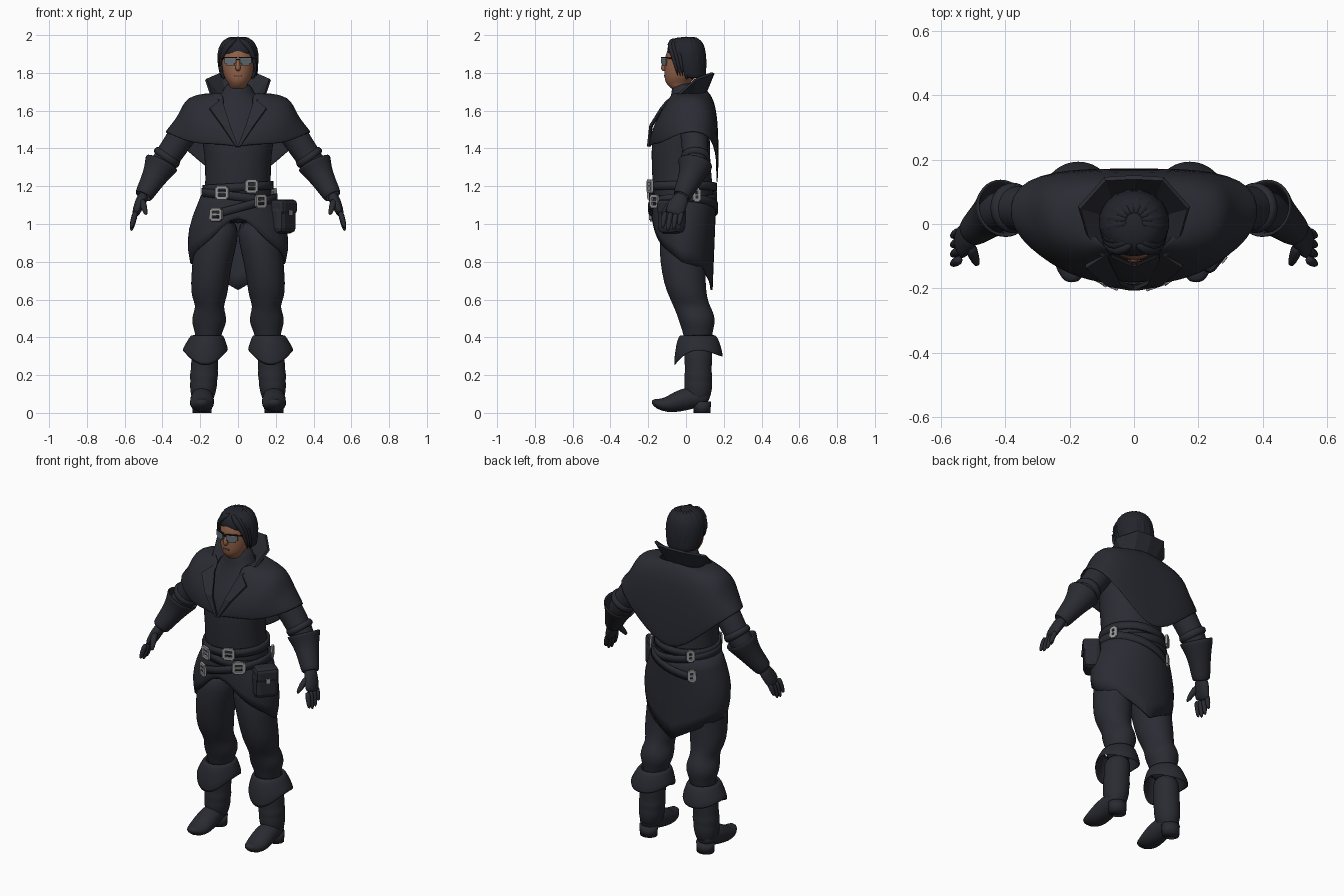
import bpy, bmesh
from math import sin, cos, pi, radians
from mathutils import Vector, Matrix

cube = bpy.data.objects.get("Cube")
if cube:
    bpy.data.objects.remove(cube, do_unlink=True)


def material(name, r, g, b):
    m = bpy.data.materials.new(name)
    m.diffuse_color = (r, g, b, 1)
    m.use_nodes = True
    bsdf = m.node_tree.nodes["Principled BSDF"]
    bsdf.inputs["Base Color"].default_value = (r, g, b, 1)
    bsdf.inputs["Roughness"].default_value = 0.8
    return m


COAT = material("charcoal cloth", .024, .025, .034)
LEATHER = material("dark leather", .023, .024, .032)
HAIR = material("black hair", .017, .018, .025)
SKIN = material("brown skin", .28, .118, .064)
LIPS = material("dark lips", .17, .06, .04)
LENS = material("grey lens", .13, .16, .185)
METAL = material("grey metal", .31, .31, .32)
FRAME = material("black frame", .008, .008, .01)


def finish(name, bm, mat, smooth=True, sub=0, solid=0, mirror=False):
    bmesh.ops.recalc_face_normals(bm, faces=bm.faces)
    me = bpy.data.meshes.new(name)
    bm.to_mesh(me)
    bm.free()
    me.materials.append(mat)
    me.polygons.foreach_set("use_smooth", [smooth] * len(me.polygons))
    ob = bpy.data.objects.new(name, me)
    bpy.context.scene.collection.objects.link(ob)
    if mirror:
        ob.modifiers.new("mirror", "MIRROR").use_clip = True
    if solid:
        mod = ob.modifiers.new("thickness", "SOLIDIFY")
        mod.thickness, mod.offset = solid, 0
    if sub:
        mod = ob.modifiers.new("smooth", "SUBSURF")
        mod.levels = mod.render_levels = sub
    return ob


def surface(name, rows, mat, closed=True, caps=True, cut=None, **kw):
    """Skin a list of equal-length point rows."""
    bm = bmesh.new()
    vs = [[bm.verts.new(p) for p in row] for row in rows]
    n = len(rows[0])
    for lo, hi in zip(vs, vs[1:]):
        for i in range(n if closed else n - 1):
            j = (i + 1) % n
            bm.faces.new((lo[i], lo[j], hi[j], hi[i]))
    if closed and caps:
        bm.faces.new(vs[0])
        bm.faces.new(vs[-1])
    if cut:
        gone = [f for f in bm.faces if cut(f.calc_center_median())]
        bmesh.ops.delete(bm, geom=gone, context="FACES")
    return finish(name, bm, mat, **kw)


def ring(cx, cy, z, rx, ry, n=20, dz=lambda x, a: 0):
    """Level ellipse whose first point is at the front."""
    out = []
    for i in range(n):
        a = 2 * pi * i / n
        x = cx + rx * sin(a)
        out.append((x, cy - ry * cos(a), z + dz(x, a)))
    return out


def tube(name, path, radii, mat, ref=(0, 1, 0), n=12, sub=1, caps=True, solid=0):
    """Round section swept along a path; a radius may be a pair."""
    pts, rows = [Vector(p) for p in path], []
    for i, p in enumerate(pts):
        d = (pts[min(i + 1, len(pts) - 1)] - pts[max(i - 1, 0)]).normalized()
        a = d.cross(Vector(ref)).normalized()
        b = d.cross(a)
        ra, rb = radii[i] if isinstance(radii[i], tuple) else (radii[i],) * 2
        rows.append([p + a * ra * cos(2 * pi * k / n) + b * rb * sin(2 * pi * k / n)
                     for k in range(n)])
    return surface(name, rows, mat, caps=caps, sub=sub, solid=solid)


def boxes(name, parts, mat, matrix=Matrix(), bevel=0):
    bm = bmesh.new()
    for c, s in parts:
        m = matrix @ Matrix.Translation(c) @ Matrix.Diagonal((*s, 1))
        bmesh.ops.create_cube(bm, size=1, matrix=m)
    if bevel:
        bmesh.ops.bevel(bm, geom=bm.edges[:], offset=bevel, segments=2, affect="EDGES", profile=.5)
    return finish(name, bm, mat, smooth=False)


# Torso with high neck
torso = [(1, -.01, .19, .15), (1.12, -.01, .185, .16), (1.22, -.02, .172, .16),
         (1.38, -.03, .178, .155), (1.48, -.025, .2, .157), (1.6, -.005, .19, .105),
         (1.66, 0, .12, .085), (1.7, .01, .078, .085), (1.75, .008, .07, .085)]
surface("torso", [ring(0, cy, z, rx, ry, 24) for z, cy, rx, ry in torso], COAT, sub=1)

# Coat skirt: cut away in front, pointed behind
def hem(x, a):
    if cos(a) < 0:
        return .65 + .58 * abs(x)
    return .8 + .128 * cos(a) + .1 * cos(a) ** 8

skirt = []
for step in range(7):
    t = step / 6
    row = []
    for x, y, z in ring(0, -.008 - .012 * t, 1.15, .19 + .07 * sin(t * 2.2), .163 - .008 * t, 40):
        row.append((x, y, z + (hem(x, 2 * pi * len(row) / 40) - z) * t))
    skirt.append(row)
surface("coat_skirt", skirt, COAT, caps=False, solid=.012)

# Shoulder cape, half of it mirrored; columns run neck to hem
cape = [[(.07, -.08, 1.68), (.08, -.12, 1.6), (.04, -.182, 1.5), (0, -.192, 1.41)],
        [(.1, -.06, 1.7), (.16, -.11, 1.63), (.17, -.165, 1.52), (.13, -.176, 1.42)],
        [(.12, -.03, 1.69), (.25, -.06, 1.66), (.27, -.12, 1.54), (.25, -.13, 1.42)],
        [(.13, .02, 1.69), (.28, 0, 1.68), (.305, -.03, 1.58), (.4, -.02, 1.49)],
        [(.12, .07, 1.69), (.275, .09, 1.67), (.305, .125, 1.58), (.385, .13, 1.485)],
        [(.09, .1, 1.7), (.18, .155, 1.64), (.22, .168, 1.48), (.21, .168, 1.33)],
        [(0, .11, 1.71), (0, .155, 1.64), (0, .168, 1.42), (0, .162, 1.15)]]
surface("shoulder_cape", cape, COAT, closed=False, sub=2, solid=.012, mirror=True)

# Standing collar running into pointed lapels
collar = [[(0, .1, 1.69), (0, .145, 1.8)], [(.07, .08, 1.69), (.09, .14, 1.8)],
          [(.1, .03, 1.68), (.17, .05, 1.765)], [(.09, -.04, 1.68), (.145, -.035, 1.69)],
          [(.085, -.08, 1.66), (.1, -.1, 1.65)], [(.078, -.11, 1.63), (.15, -.132, 1.61)],
          [(.042, -.182, 1.52), (.085, -.188, 1.52)], [(0, -.2, 1.41), (.012, -.2, 1.41)]]
surface("collar", collar, COAT, closed=False, solid=.014, smooth=False, mirror=True)

# Head, nose and mouth
head = [(1.7, .0, .055, .06), (1.735, -.05, .04, .05), (1.76, -.037, .066, .078),
        (1.8, -.025, .082, .09), (1.86, -.015, .088, .1), (1.92, -.01, .085, .096),
        (1.97, 0, .055, .06)]
surface("head", [ring(0, cy, z, rx, ry) for z, cy, rx, ry in head], SKIN, sub=1)
tube("nose", [(0, -.105, 1.875), (0, -.119, 1.84), (0, -.122, 1.822), (0, -.108, 1.812)],
     [.008, .013, .016, .01], SKIN, ref=(1, 0, 0), n=8)
boxes("mouth", [((0, -.112, 1.785), (.04, .009, .009))], LIPS, bevel=.003)

# Hair cap open over the face, with combed locks
cap = [(1.77, .035, .085, .065), (1.83, .015, .102, .087), (1.9, .002, .107, .1),
       (1.955, 0, .092, .092), (1.987, 0, .05, .055)]
surface("hair_cap", [ring(0, cy, z, rx, ry, 24) for z, cy, rx, ry in cap], HAIR, sub=1, solid=.012,
        cut=lambda c: (c.y < -.015 and c.z < 1.92) or c.z < 1.775)
for k in range(10):
    a = radians(-8 + 21.8 * k)
    c, s = cos(a), sin(a)
    tube(f"hair_lock_{k}", [(c * .015, .01 + s * .015, 1.987), (c * .075, s * .075, 1.967),
                            (c * .097, s * .09, 1.9), (c * .092, .01 + s * .087, 1.83),
                            (c * .075, .015 + s * .075, 1.76)],
         [.012, .02, .02, .018, .008], HAIR, ref=(-s, c, 0), n=8)
for side, s, low in (("left", 1, 1.775), ("right", -1, 1.83)):
    for k in range(3):
        tube(f"{side}_fringe_{k}", [(s * .005, -.06 + .02 * k, 1.98),
                                    (s * (.045 + .01 * k), -.09 + .015 * k, 1.955),
                                    (s * (.085 + .005 * k), -.07 + .02 * k, 1.9),
                                    (s * (.097 + .002 * k), -.04 + .012 * k, low)],
             [.012, .02, .014, .004], HAIR, n=8)

    # Glasses
    m = Matrix.Translation((s * .039, -.113, 1.86)) @ Matrix.Rotation(s * .42, 4, "Z")
    boxes(f"{side}_lens", [((0, -.003, .004), (.066, .006, .03)), ((0, -.003, -.01), (.046, .006, .024))],
          LENS, m, .002)
    boxes(f"{side}_rim", [((0, 0, .021), (.07, .01, .005))], FRAME, m)
    tube(f"{side}_temple", [(s * .07, -.1, 1.878), (s * .092, -.06, 1.875), (s * .098, 0, 1.87)],
         [.005] * 3, FRAME, ref=(0, 0, 1), n=6)
boxes("glasses_bridge", [((0, -.122, 1.87), (.02, .008, .006))], FRAME)

# Belts: centre height and sideways slope
for k, (z, slope, rx, ry) in enumerate([(1.195, .06, .18, .172), (1.145, -.12, .187, .173),
                                        (1.085, .27, .203, .178)]):
    rows = [ring(0, -.015, z + d, rx, ry, 40, lambda x, a: slope * x) for d in (-.022, .022)]
    surface(f"belt_{k}", rows, LEATHER, caps=False, solid=.014)

# Buckles: angle from the front, height and width
def buckle(name, angle, z, w, h=.055):
    a = radians(angle)
    p = Vector((.207 * sin(a), -.015 - .187 * cos(a), z))
    q = Vector((sin(a), -cos(a), 0)).to_track_quat("Z", "Y")
    bar = .017
    boxes(name, [((0, h / 2, 0), (w, bar, .014)), ((0, -h / 2, 0), (w, bar, .014)),
                 ((w / 2, 0, 0), (bar, h, .014)), ((-w / 2, 0, 0), (bar, h, .014)),
                 ((0, 0, .002), (w, .01, .01))],
          METAL, Matrix.Translation(p) @ q.to_matrix().to_4x4(), .002)

for k, (angle, z, w) in enumerate([(-24, 1.165, .06), (20, 1.2, .055), (36, 1.12, .055), (-34, 1.05, .06),
                                   (-143, 1.18, .03), (-141, 1.06, .03), (112, 1.155, .03)]):
    buckle(f"buckle_{k}", angle, z, w)

# Belt pouch on the left hip
m = Matrix.Translation((.235, -.075, 1.04)) @ Matrix.Rotation(.9, 4, "Z")
boxes("pouch", [((0, 0, -.015), (.14, .1, .15))], LEATHER, m, .03)
boxes("pouch_flap", [((0, -.006, .05), (.13, .1, .08))], LEATHER, m, .02)
boxes("pouch_clasp", [((0, -.058, .02), (.025, .008, .03))], METAL, m, .002)

for side, s in (("left", 1), ("right", -1)):
    def flip(pts):
        return [(s * x, y, z) for x, y, z in pts]

    # Trouser leg, gathered above and below the knee
    leg = [(.09, 0, 1.03, .1, .13), (.12, -.012, .9, .118, .132), (.136, -.018, .8, .106, .12),
           (.15, -.006, .68, .102, .112), (.152, .012, .61, .094, .1), (.15, .03, .565, .072, .098),
           (.152, .05, .525, .088, .1), (.153, .06, .475, .095, .096), (.155, .062, .43, .07, .078),
           (.165, .065, .34, .065, .07)]
    surface(f"{side}_leg", [ring(s * cx, *r) for cx, *r in leg], COAT, sub=1)

    # Boot shaft with folds, flared cuff, foot and heel
    shaft = [(.37, .072, .078), (.27, .072, .074), (.215, .072, .07), (.2, .077, .076),
             (.165, .07, .072), (.15, .074, .076), (.1, .066, .07), (.05, .052, .052)]
    surface(f"{side}_boot_shaft", [ring(s * (.19 - z * .05), .065, z, rx, ry)
                                   for z, rx, ry in shaft], LEATHER, sub=1)
    drop = lambda x, a: -.05 * max(0, cos(a)) ** 3 - .015 * cos(a) ** 2 + .02 * sin(a) ** 4
    surface(f"{side}_boot_cuff", [ring(s * .163, .06, .4, .072, .082, 24),
                                  ring(s * .163, .062, .415, .083, .093, 24),
                                  ring(s * .168, .064, .37, .1, .112, 24),
                                  ring(s * .174, .066, .31, .12, .128, 24, drop)],
            LEATHER, caps=False, sub=1, solid=.012)
    tube(f"{side}_foot", flip([(.19, .125, .075), (.19, .09, .085), (.19, .02, .08), (.19, -.05, .058),
                               (.192, -.1, .042), (.193, -.15, .046), (.193, -.182, .064)]),
         [(.03, .035), (.05, .055), (.062, .062), (.056, .066), (.042, .064), (.028, .046), (.012, .02)],
         LEATHER, ref=(1, 0, 0), n=16)
    surface(f"{side}_heel", [ring(s * .19, .085, 0, .05, .044), ring(s * .19, .085, .06, .053, .048)],
            LEATHER)

    # Sleeve, rolled sleeve edge and gauntlet
    tube(f"{side}_sleeve", flip([(.2, .035, 1.6), (.25, .04, 1.54), (.305, .045, 1.455), (.36, .05, 1.375),
                                 (.415, .045, 1.29), (.47, .005, 1.2)]),
         [.06, .078, .075, .07, .068, .045], COAT, n=16)
    tube(f"{side}_sleeve_roll", flip([(.36, .05, 1.38), (.375, .05, 1.355), (.395, .05, 1.33)]),
         [.072, .083, .078], LEATHER, n=16)
    tube(f"{side}_gauntlet", flip([(.403, .05, 1.325), (.418, .043, 1.295), (.445, .025, 1.245),
                                   (.48, -.005, 1.185), (.503, -.025, 1.145)]),
         [.092, .078, .06, .05, .043], LEATHER, n=16, caps=False, solid=.012)

    # Gloved hand with four fingers and a thumb
    tube(f"{side}_palm", flip([(.495, -.015, 1.16), (.515, -.035, 1.12), (.532, -.055, 1.08), (.545, -.066, 1.045)]),
         [(.032, .038), (.03, .048), (.026, .054), (.018, .05)], LEATHER)
    for k, length in enumerate((.07, .095, .1, .085)):
        y = -.022 - .029 * k
        tube(f"{side}_finger_{k}", flip([(.54, y, 1.07), (.555, y - .01, 1.06 - length * .5),
                                         (.566, y - .017, 1.06 - length)]),
             [.017, .016, .009], LEATHER, n=8)
    tube(f"{side}_thumb", flip([(.51, -.06, 1.13), (.498, -.1, 1.09), (.485, -.13, 1.045)]),
         [.022, .019, .01], LEATHER, n=8)
